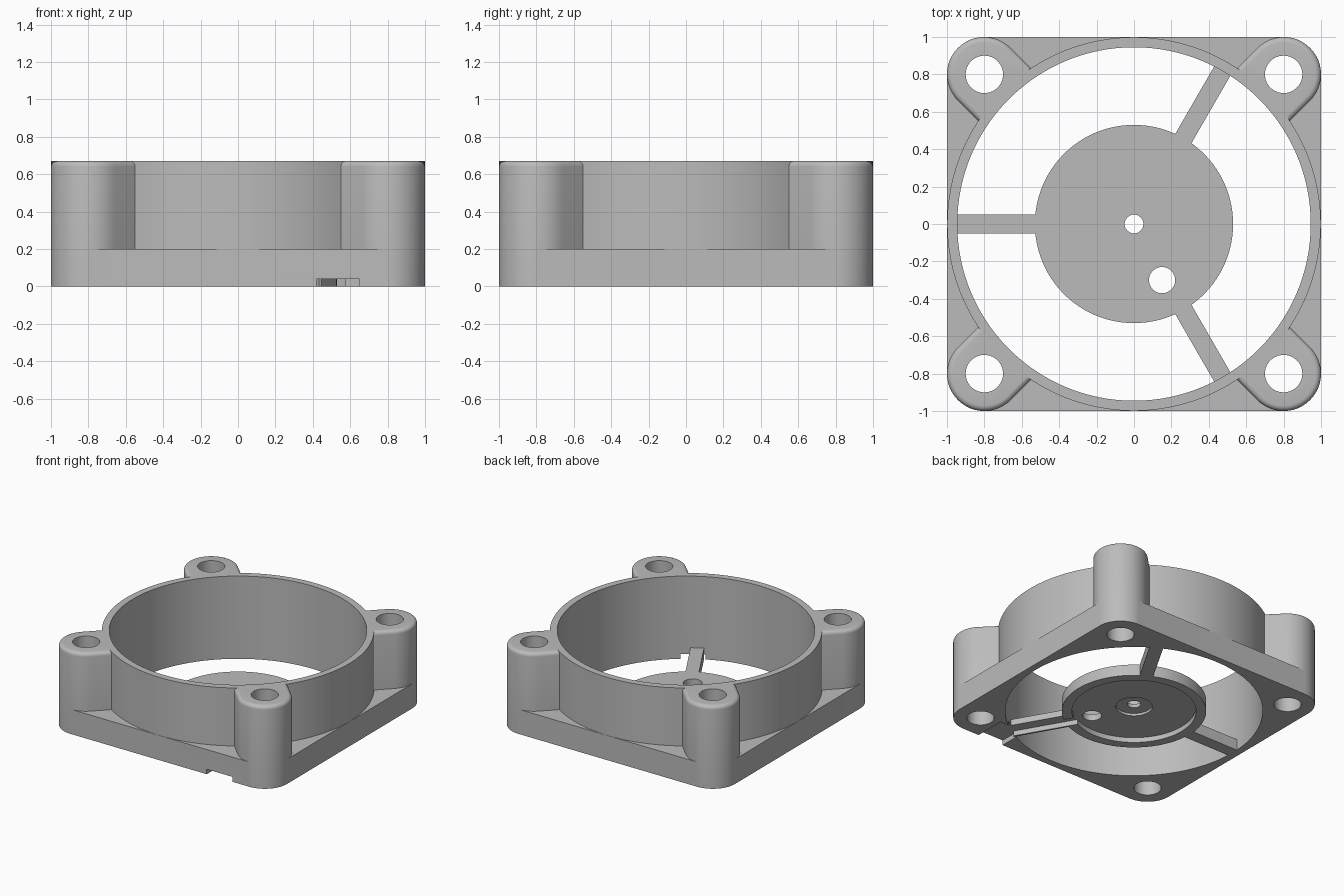
import bpy
import bmesh
from math import radians, sin, cos, pi
from mathutils import Matrix, Vector

if "Cube" in bpy.data.objects:
    bpy.data.objects.remove(bpy.data.objects["Cube"], do_unlink=True)

HEIGHT, PLATE, BORE, HUB_TOP, GROOVE = 0.67, 0.2, 0.945, 0.09, 0.04

grey = bpy.data.materials.new("matte_grey")
grey.use_nodes = True
grey.diffuse_color = (0.5, 0.5, 0.5, 1)
grey.node_tree.nodes["Principled BSDF"].inputs["Base Color"].default_value = (0.5, 0.5, 0.5, 1)


def prism(name, outline, z0, z1, angle=0, fillet=0):
    """Extrude an outline upward, turn it about z, optionally round its top rim."""
    bm = bmesh.new()
    base = bm.faces.new([bm.verts.new((x, y, z0)) for x, y in outline])
    made = bmesh.ops.extrude_face_region(bm, geom=[base])["geom"]
    bmesh.ops.translate(bm, vec=(0, 0, z1 - z0),
                        verts=[v for v in made if isinstance(v, bmesh.types.BMVert)])
    if fillet:
        rim = [e for e in bm.edges if all(v.co.z > z1 - 1e-4 for v in e.verts)]
        bmesh.ops.bevel(bm, geom=rim, offset=fillet, segments=5, profile=0.5, affect='EDGES')
    bmesh.ops.transform(bm, matrix=Matrix.Rotation(angle, 4, 'Z'), verts=bm.verts)
    bmesh.ops.recalc_face_normals(bm, faces=bm.faces)
    mesh = bpy.data.meshes.new(name)
    bm.to_mesh(mesh)
    bm.free()
    mesh.materials.append(grey)
    obj = bpy.data.objects.new(name, mesh)
    bpy.context.collection.objects.link(obj)
    return obj


def circle(r, x=0, y=0, n=48):
    return [(x + r * cos(2 * pi * i / n), y + r * sin(2 * pi * i / n)) for i in range(n)]


def box(x0, x1, y0, y1):
    return [(x0, y0), (x1, y0), (x1, y1), (x0, y1)]


def combine(target, tool, operation):
    """Apply a boolean and discard the tool."""
    mod = target.modifiers.new("join", 'BOOLEAN')
    mod.operation, mod.object, mod.solver = operation, tool, 'EXACT'
    bpy.context.view_layer.objects.active = target
    bpy.ops.object.modifier_apply(modifier=mod.name)
    bpy.data.objects.remove(tool, do_unlink=True)


def finish(obj):
    bpy.ops.object.select_all(action='DESELECT')
    obj.select_set(True)
    bpy.context.view_layer.objects.active = obj
    bpy.ops.object.shade_smooth_by_angle(angle=radians(35))


# Square base plate; the corner posts round off its corners
corners = [(0.8, -1), (1, -0.8), (1, 0.8), (0.8, 1), (-0.8, 1), (-1, 0.8), (-1, -0.8), (-0.8, -1)]
frame = prism("frame", corners, 0, PLATE)

# Tall round duct
combine(frame, prism("duct", circle(0.999, n=128), 0.05, HEIGHT), 'UNION')

# Corner posts with rounded tops, running inward to the duct
post_centre = Vector((0.8, 0.8)).length
post = [(post_centre + 0.2 * cos(radians(a)), 0.2 * sin(radians(a)))
        for a in [-90 + 7.5 * i for i in range(25)]]
post += [(0.88, 0.2), (0.88, -0.2)]
quarters = [radians(45 + 90 * i) for i in range(4)]
for a in quarters:
    combine(frame, prism("post", post, 0, HEIGHT, a, 0.03), 'UNION')

# Bore, screw holes and wire notch
combine(frame, prism("bore", circle(BORE, n=128), -0.1, HEIGHT + 0.1), 'DIFFERENCE')
for a in quarters:
    combine(frame, prism("screw_hole", circle(0.1, post_centre), -0.1, HEIGHT + 0.1, a), 'DIFFERENCE')
combine(frame, prism("notch", box(0.42, 0.65, -1.1, -0.75), -0.1, GROOVE), 'DIFFERENCE')
finish(frame)

# Motor mount: disc with three spokes reaching the duct wall
mount = prism("motor_mount", circle(0.53, n=96), 0, HUB_TOP)
for a in (60, 180, 300):
    combine(mount, prism("spoke", box(0.4, 0.955, -0.05, 0.05), 0, HUB_TOP, radians(a)), 'UNION')

# Underside recess, bearing seat, shaft hole, vent hole and wire groove
cuts = [(circle(0.456, n=96), 0.04), (circle(0.135), 0.06),
        (circle(0.05), 0.2), (circle(0.07, 0.15, -0.3), 0.2)]
for outline, top in cuts:
    combine(mount, prism("cut", outline, -0.1, top), 'DIFFERENCE')
combine(mount, prism("groove", box(0.42, 1, -0.035, 0.06), -0.1, GROOVE, radians(-60)), 'DIFFERENCE')
finish(mount)
